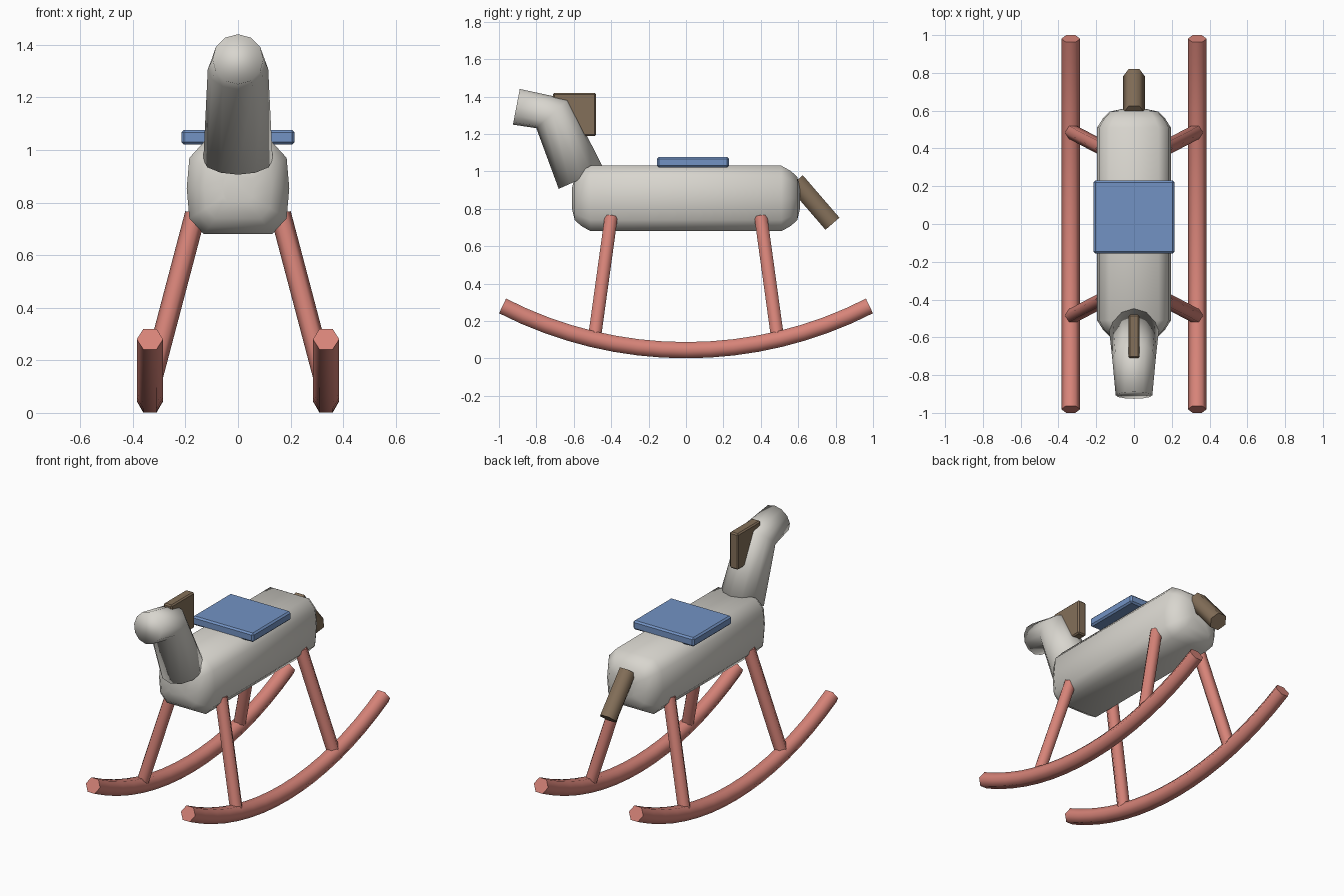
import bpy, bmesh, math
from mathutils import Vector

cube = bpy.data.objects.get("Cube")
if cube:
    bpy.data.objects.remove(cube, do_unlink=True)


def make_material(name, rgb):
    mat = bpy.data.materials.new(name)
    mat.use_nodes = True
    colour = (*rgb, 1.0)
    mat.diffuse_color = colour
    mat.node_tree.nodes["Principled BSDF"].inputs["Base Color"].default_value = colour
    return mat


GREY = make_material("warm grey", (0.69, 0.67, 0.62))
RED = make_material("salmon red", (0.68, 0.23, 0.19))
BLUE = make_material("saddle blue", (0.17, 0.29, 0.55))
BROWN = make_material("hair brown", (0.23, 0.16, 0.10))


def finish(name, bm, mat, angle):
    bmesh.ops.recalc_face_normals(bm, faces=bm.faces)
    mesh = bpy.data.meshes.new(name)
    bm.to_mesh(mesh)
    bm.free()
    mesh.materials.append(mat)
    obj = bpy.data.objects.new(name, mesh)
    bpy.context.collection.objects.link(obj)
    bpy.ops.object.select_all(action='DESELECT')
    obj.select_set(True)
    bpy.context.view_layer.objects.active = obj
    bpy.ops.object.shade_smooth_by_angle(angle=math.radians(angle))
    return obj


def loft(name, rings, mat, angle=65):
    """Skin a list of point rings and cap both ends."""
    bm = bmesh.new()
    loops = [[bm.verts.new(p) for p in ring] for ring in rings]
    n = len(loops[0])
    for a, b in zip(loops, loops[1:]):
        for i in range(n):
            j = (i + 1) % n
            bm.faces.new((a[i], a[j], b[j], b[i]))
    bm.faces.new(loops[0])
    bm.faces.new(loops[-1])
    return finish(name, bm, mat, angle)


def tube(name, path, radii, sides, mat, angle=65):
    """Sweep a polygon along a path, with one corner pointing sideways."""
    pts = [Vector(p) for p in path]
    rings = []
    for k, (c, r) in enumerate(zip(pts, radii)):
        d = (pts[min(k + 1, len(pts) - 1)] - pts[max(k - 1, 0)]).normalized()
        u = (Vector((1, 0, 0)) - d * d.x).normalized()
        v = d.cross(u)
        steps = [math.tau * i / sides for i in range(sides)]
        rings.append([c + r * (u * math.cos(t) + v * math.sin(t)) for t in steps])
    return loft(name, rings, mat, angle)


def box(name, low, high, bevel, mat):
    low, high = Vector(low), Vector(high)
    bm = bmesh.new()
    bmesh.ops.create_cube(bm, size=1)
    for v in bm.verts:
        v.co = (low + high) / 2 + v.co * (high - low)
    bmesh.ops.bevel(bm, geom=bm.edges[:], offset=bevel, segments=1,
                    affect='EDGES', profile=0.5)
    return finish(name, bm, mat, 30)


# Body: rounded barrel with domed ends
quarter = [(0.195, 0), (0.185, 0.115), (0.13, 0.175)]
half = quarter + [(-x, z) for x, z in reversed(quarter)]
section = half + [(-x, -z) for x, z in half[1:-1]]
ends = [(0.61, 0.3), (0.595, 0.66), (0.56, 0.84), (0.51, 1.0)]
stations = [(-y, s) for y, s in ends] + ends[::-1]
loft("body", [[(x * s, y, 0.855 + z * s) for x, z in section] for y, s in stations],
     GREY, 180)

# Neck and head: one bent tapering tube
tube("neck_and_head", [(0, -0.56, 0.96), (0, -0.715, 1.308), (0, -0.907, 1.345)],
     [0.132, 0.115, 0.097], 12, GREY, 180)

# Mane, saddle and tail
box("mane", (-0.03, -0.71, 1.19), (0.03, -0.48, 1.42), 0.008, BROWN)
box("saddle", (-0.215, -0.155, 1.02), (0.215, 0.23, 1.077), 0.01, BLUE)
tube("tail", [(0, 0.587, 0.947), (0, 0.783, 0.72)], [0.057] * 2, 6, BROWN)

# Rockers and legs, mirrored left and right
RADIUS, SWEEP, STEPS = 2.153, math.radians(27.1), 16
for side, sx in (("left", 1), ("right", -1)):
    turns = [SWEEP * (2 * i / STEPS - 1) for i in range(STEPS + 1)]
    arc = [(sx * 0.335, RADIUS * math.sin(t), 0.044 + RADIUS * (1 - math.cos(t)))
           for t in turns]
    tube(side + "_rocker", arc, [0.05] * len(arc), 6, RED)
    for end, sy in (("front", -1), ("back", 1)):
        tube(f"{end}_{side}_leg",
             [(sx * 0.33, sy * 0.488, 0.12), (sx * 0.162, sy * 0.4, 0.757)],
             [0.04] * 2, 6, RED)
